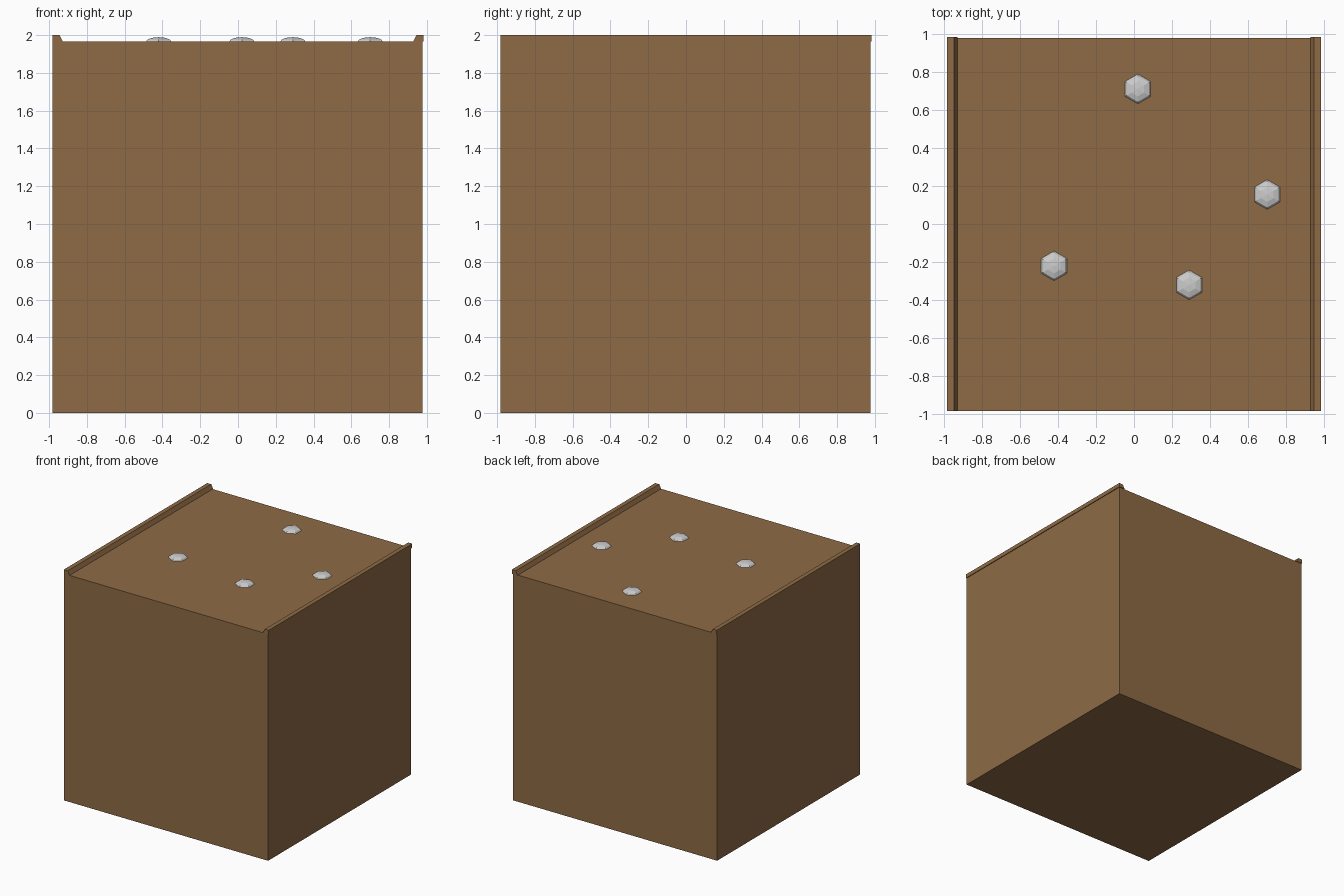
import bpy, bmesh
from mathutils import Matrix

if "Cube" in bpy.data.objects:
    bpy.data.objects.remove(bpy.data.objects["Cube"])

brown = bpy.data.materials.new("brown_wood")
brown.diffuse_color = (0.27, 0.145, 0.06, 1)
brown.use_nodes = True
brown.node_tree.nodes["Principled BSDF"].inputs["Base Color"].default_value = brown.diffuse_color

TOP = 1.965   # height of the flat top surface
EDGE = 0.983  # outer half width


def finish(name, bm, mat=None):
    bmesh.ops.recalc_face_normals(bm, faces=bm.faces)
    mesh = bpy.data.meshes.new(name)
    bm.to_mesh(mesh)
    bm.free()
    obj = bpy.data.objects.new(name, mesh)
    bpy.context.collection.objects.link(obj)
    if mat:
        mesh.materials.append(mat)
    return obj


def extrude_profile(name, points, y0, y1, mat):
    """Extrude an XZ outline along y."""
    bm = bmesh.new()
    face = bm.faces.new([bm.verts.new((x, y0, z)) for x, z in points])
    out = bmesh.ops.extrude_face_region(bm, geom=[face])
    verts = [g for g in out["geom"] if isinstance(g, bmesh.types.BMVert)]
    bmesh.ops.translate(bm, verts=verts, vec=(0, y1 - y0, 0))
    return finish(name, bm, mat)


# Main block, very slightly short of the rails on the right and back
extrude_profile("block", [(-EDGE, 0), (0.977, 0), (0.977, TOP), (-EDGE, TOP)],
                -EDGE, 0.977, brown)

# Raised rails with a sloped inner side along the left and right top edges
for side, s in (("left", -1), ("right", 1)):
    outline = [(s * EDGE, TOP), (s * EDGE, 2.0), (s * 0.945, 2.0), (s * 0.927, TOP)]
    extrude_profile(side + "_rail", outline, -EDGE, EDGE, brown)

# Flattened six-sided domed rivet heads
for i, (x, y) in enumerate([(0.02, 0.71), (0.70, 0.155), (-0.42, -0.22), (0.29, -0.32)]):
    bm = bmesh.new()
    bmesh.ops.create_uvsphere(bm, u_segments=6, v_segments=6, radius=1)
    bmesh.ops.rotate(bm, verts=bm.verts, matrix=Matrix.Rotation(0.5235988, 3, 'Z'))
    if max(v.co.y for v in bm.verts) < 0.95:  # points must face +-y
        bmesh.ops.rotate(bm, verts=bm.verts, matrix=Matrix.Rotation(0.5235988, 3, 'Z'))
    bmesh.ops.scale(bm, verts=bm.verts, vec=(0.078, 0.078, 0.024))
    # keep only the half above the surface
    bmesh.ops.delete(bm, geom=[v for v in bm.verts if v.co.z < -0.001], context='VERTS')
    bmesh.ops.translate(bm, verts=bm.verts, vec=(x, y, TOP))
    finish(f"rivet_{i + 1}", bm)
